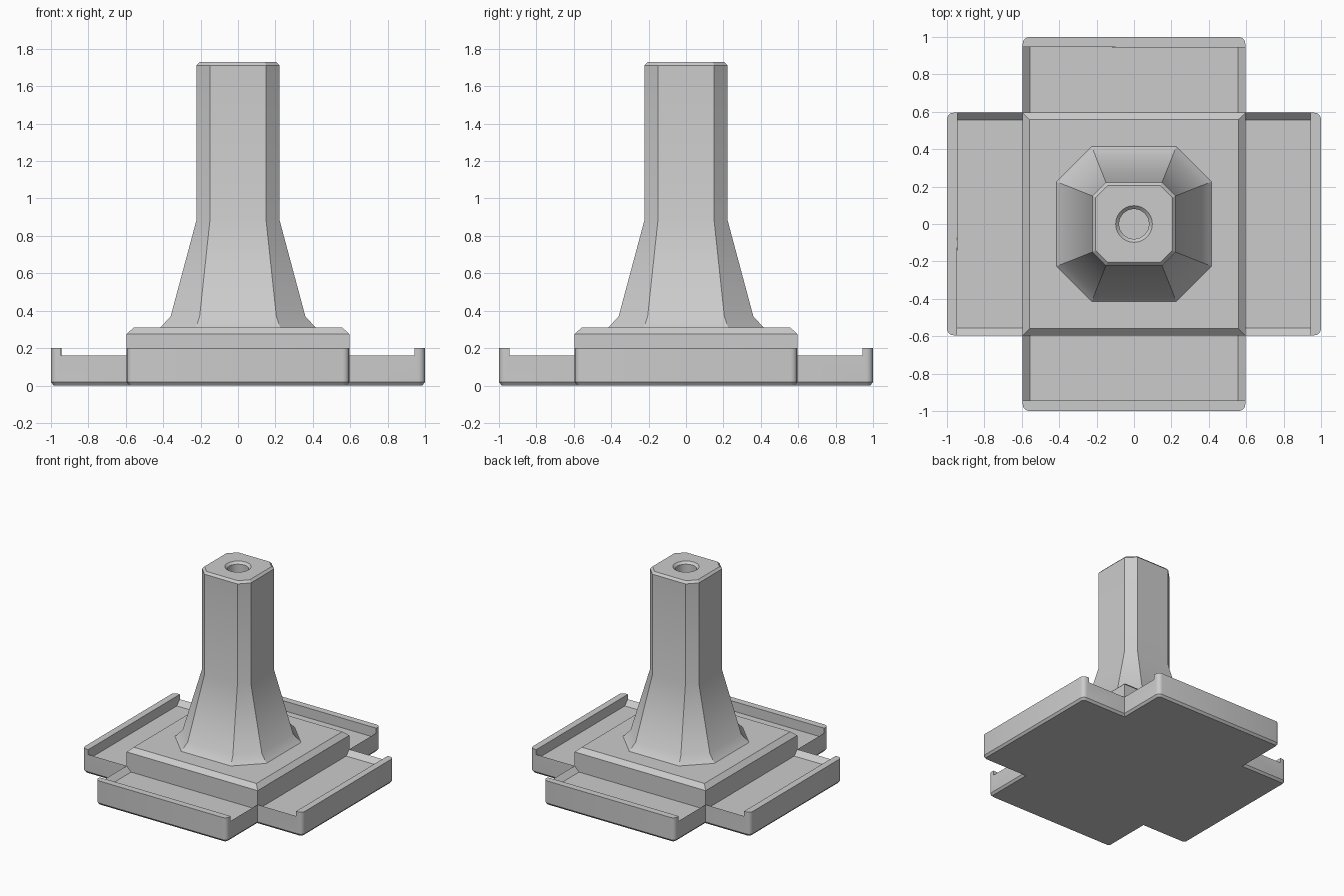
import bpy, bmesh, math
from mathutils import Vector, Matrix

if "Cube" in bpy.data.objects:
    bpy.data.objects.remove(bpy.data.objects["Cube"])

grey = bpy.data.materials.new("plain grey")
grey.diffuse_color = (0.6, 0.6, 0.6, 1)
grey.use_nodes = True
grey.node_tree.nodes["Principled BSDF"].inputs["Base Color"].default_value = grey.diffuse_color


def loft(name, rings):
    """Closed solid through matching rings of 3D points."""
    bm = bmesh.new()
    loops = [[bm.verts.new(p) for p in ring] for ring in rings]
    n = len(loops[0])
    for a, b in zip(loops, loops[1:]):
        for i in range(n):
            j = (i + 1) % n
            bm.faces.new((a[i], a[j], b[j], b[i]))
    bm.faces.new(loops[0][::-1])
    bm.faces.new(loops[-1])
    bmesh.ops.recalc_face_normals(bm, faces=bm.faces)
    me = bpy.data.meshes.new(name)
    bm.to_mesh(me)
    bm.free()
    me.materials.append(grey)
    ob = bpy.data.objects.new(name, me)
    bpy.context.collection.objects.link(ob)
    return ob


def activate(ob):
    bpy.ops.object.select_all(action='DESELECT')
    ob.select_set(True)
    bpy.context.view_layer.objects.active = ob


def cut(ob, cutter):
    mod = ob.modifiers.new("cut", 'BOOLEAN')
    mod.operation = 'DIFFERENCE'
    mod.solver = 'EXACT'
    mod.object = cutter
    activate(ob)
    bpy.ops.object.modifier_apply(modifier=mod.name)
    bpy.data.objects.remove(cutter)


def finish(ob):
    activate(ob)
    bpy.ops.object.shade_smooth_by_angle(angle=math.radians(30))


def cross(z, inset):
    """Plus-shaped outline with rounded outer corners."""
    w, e, r = 0.595 - inset, 1 - inset, 0.035 - inset
    arm = [(w, -w)]
    for cy, start in ((-w + r, -90), (w - r, 0)):
        for k in range(5):
            a = math.radians(start + 22.5 * k)
            arm.append((e - r + r * math.cos(a), cy + r * math.sin(a)))
    return [Matrix.Rotation(q * math.pi / 2, 3, 'Z') @ Vector((x, y, z))
            for q in range(4) for x, y in arm]


def octagon(z, h, f):
    """Square of half-width h with corners cut back to half-length f."""
    return [(h, -f, z), (h, f, z), (f, h, z), (-f, h, z),
            (-h, f, z), (-h, -f, z), (-f, -h, z), (f, -h, z)]


def circle(z, r, n=32):
    return [(r * math.cos(2 * math.pi * i / n), r * math.sin(2 * math.pi * i / n), z)
            for i in range(n)]


# Cross-shaped base with a lip at each arm's end
base = loft("cross_base", [cross(0, 0.015), cross(0.018, 0), cross(0.2, 0)])

# Shallow tray with sloped sides cut into every arm
section = [(-0.62, 0.16), (-0.595, 0.16), (-0.555, 0.12), (0.555, 0.12),
           (0.595, 0.16), (0.62, 0.16), (0.62, 0.3), (-0.62, 0.3)]
for q in range(4):
    turn = Matrix.Rotation(q * math.pi / 2, 3, 'Z')
    tray = loft("tray_cutter", [[turn @ Vector((x, y, z)) for y, z in section]
                                for x in (0.57, 0.945)])
    cut(base, tray)
finish(base)

# Raised square plinth with a chamfered top
plinth = loft("plinth", [[(sx * h, sy * h, z) for sx, sy in
                          ((1, -1), (1, 1), (-1, 1), (-1, -1))]
                         for z, h in ((0.05, 0.595), (0.275, 0.595), (0.31, 0.558))])
finish(plinth)

# Flared eight-sided column
column = loft("column", [octagon(*s) for s in (
    (0.30, 0.425, 0.228), (0.31, 0.415, 0.225), (0.37, 0.36, 0.205),
    (0.885, 0.222, 0.15), (1.712, 0.222, 0.15), (1.73, 0.205, 0.142))])

# Chamfered hole in the column's top
hole = loft("hole_cutter", [circle(1.58, 0.08), circle(1.712, 0.08),
                            circle(1.73, 0.098), circle(1.75, 0.118)])
cut(column, hole)
finish(column)
